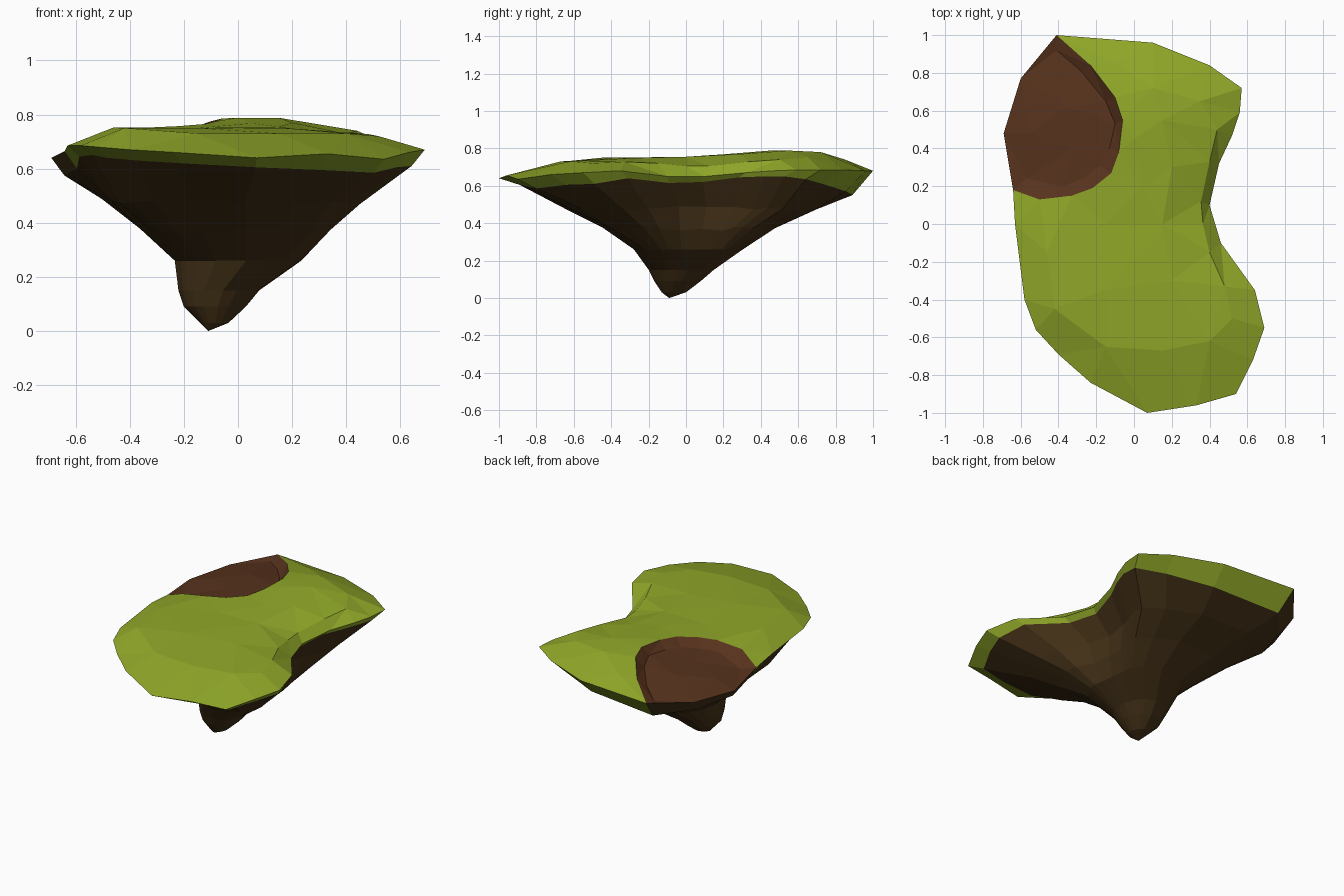
import bpy, math, random
from mathutils import Vector
from mathutils.geometry import delaunay_2d_cdt

random.seed(4)


def material(name, rgb):
    m = bpy.data.materials.new(name)
    m.diffuse_color = (*rgb, 1)
    return m


GRASS = material("grass", (0.28, 0.39, 0.022))
CLAY = material("clay", (0.095, 0.032, 0.012))
DIRT = material("dirt", (0.06, 0.032, 0.009))


def make(name, verts, faces, mats, indices=None):
    me = bpy.data.meshes.new(name)
    me.from_pydata(verts, [], faces)
    for m in mats:
        me.materials.append(m)
    if indices:
        me.polygons.foreach_set("material_index", indices)
    ob = bpy.data.objects.new(name, me)
    bpy.context.collection.objects.link(ob)
    return ob


def sheet(name, border, inner, mat):
    """Triangulated height sheet inside a counterclockwise border."""
    pts = [Vector(p) for p in border + inner]
    out = delaunay_2d_cdt([p.xy for p in pts], [], [list(range(len(border)))], 1, 1e-5)
    verts = [(v.x, v.y, pts[o[0]].z) for v, o in zip(out[0], out[3])]
    return make(name, verts, [list(f) for f in out[2]], [mat])


# Outer rim, counterclockwise: x, y, edge height, lower lip height
RIM = [
    (0.07, -1.0, .64, .605), (0.33, -.96, .655, .595), (0.54, -.90, .635, .585),
    (0.63, -.72, .66, .605), (0.69, -.55, .67, .61), (0.64, -.35, .68, .64),
    (0.46, -.10, .65, .615), (0.40, .10, .65, .62), (0.45, .32, .67, .645),
    (0.52, .47, .68, .65), (0.56, .59, .685, .65), (0.57, .72, .685, .635),
    (0.40, .84, .685, .605), (0.10, .96, .68, .57), (-.41, 1.0, .68, .55),
    (-.60, .77, .65, .56), (-.69, .48, .64, .575), (-.64, .18, .665, .60),
    (-.63, .0, .685, .645), (-.58, -.40, .685, .65), (-.52, -.56, .68, .64),
    (-.40, -.69, .67, .63), (-.23, -.84, .66, .62)]
rim = [p[:3] for p in RIM]

# Edge shared by the turf and the bare hollow, from the back to the left rim
cut = [(-.23, .84, .73), (-.10, .67, .775), (-.06, .55, .785), (-.08, .38, .775),
       (-.12, .27, .765), (-.22, .19, .757), (-.33, .15, .752), (-.50, .13, .73)]

# Turf surface
sheet("grass_top", rim[18:] + rim[:15] + cut + [rim[17]],
      [(-.15, -.65, .73), (.15, -.67, .73), (.40, -.62, .73), (.52, -.5, .72),
       (-.42, -.45, .75), (-.46, -.15, .752), (-.15, -.35, .75), (.2, -.3, .748),
       (.48, -.33, .728), (.40, -.15, .72), (-.15, 0, .75), (.15, 0, .755),
       (.365, .0, .705), (.355, .12, .705), (.40, .33, .728), (.2, .3, .77),
       (.05, .2, .768), (.44, .5, .74), (.15, .55, .788), (.1, .72, .78),
       (.35, .65, .755), (-.1, .85, .74), (.0, .45, .788)], GRASS)

# Bare hollow: short steep walls around a gently sloping floor
sheet("bare_hollow", rim[14:18] + cut[::-1],
      [(-.41, .92, .665), (-.28, .81, .69), (-.15, .65, .72), (-.10, .53, .735),
       (-.13, .40, .73), (-.18, .31, .725), (-.27, .24, .715), (-.38, .20, .705),
       (-.57, .24, .66), (-.35, .62, .71), (-.55, .48, .68), (-.33, .40, .71)], CLAY)

# Lip band folding under the rim
n = len(RIM)
lip = [(x * .93, y * .89, zl) for x, y, z, zl in RIM]
make("rim_band", rim + lip,
     [(i, n + i, n + (i + 1) % n, (i + 1) % n) for i in range(n)],
     [GRASS, DIRT], [1 if 14 <= i <= 16 else 0 for i in range(n)])

# Rock underside: rings shrinking and rounding towards the tip
# z, x min, x max, y min, y max, roundness
LEVELS = [(.48, -.51, .46, -.64, .71, .15), (.37, -.37, .36, -.45, .50, .4),
          (.26, -.24, .25, -.28, .31, .7), (.15, -.22, .08, -.20, .15, 1),
          (.09, -.20, .03, -.17, .08, 1), (.03, -.14, -.035, -.13, 0, 1)]
verts, faces = list(lip), []
for z, x0, x1, y0, y1, rnd in LEVELS:
    for x, y, _, _ in RIM:
        u, v = x / .69, y
        a = math.atan2(v, u)
        u += (math.cos(a) - u) * rnd
        v += (math.sin(a) - v) * rnd
        j = random.uniform(-.012, .012) if z > .3 else 0
        verts.append(((x0 + x1) / 2 + u * (x1 - x0) / 2,
                      (y0 + y1) / 2 + v * (y1 - y0) / 2, z + j))
for r in range(len(LEVELS)):
    for i in range(n):
        k = (i + 1) % n
        faces.append((r * n + i, (r + 1) * n + i, (r + 1) * n + k, r * n + k))
verts.append((-.11, -.09, 0))
last = len(LEVELS) * n
faces += [(last + i, len(verts) - 1, last + (i + 1) % n) for i in range(n)]
make("rock_underside", verts, faces, [DIRT])
